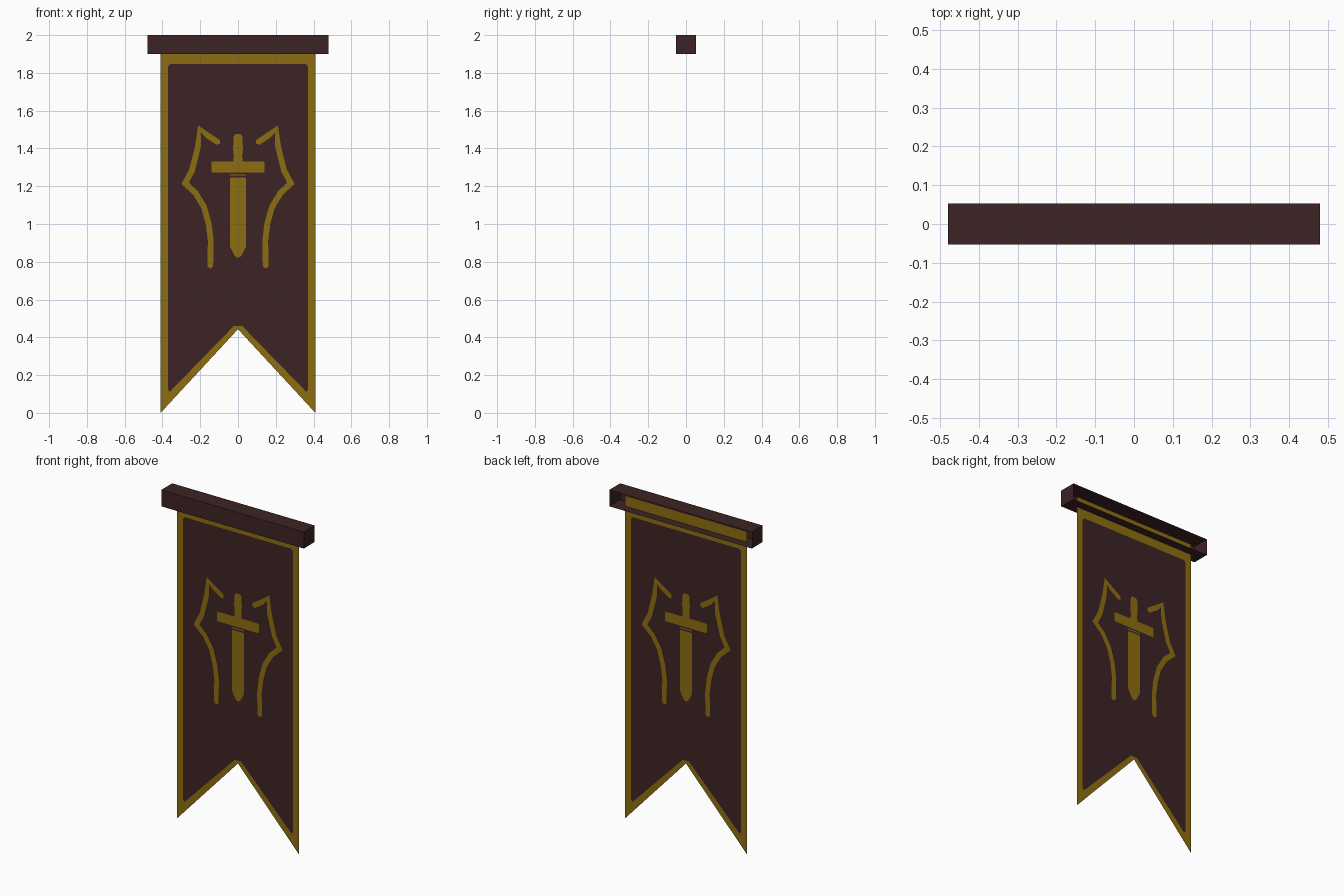
import bpy, bmesh
from mathutils import Vector
from mathutils.geometry import delaunay_2d_cdt

if "Cube" in bpy.data.objects:
    bpy.data.objects.remove(bpy.data.objects["Cube"])


def flat_material(name, rgb):
    m = bpy.data.materials.new(name)
    m.diffuse_color = (*rgb, 1.0)
    m.use_nodes = True
    m.node_tree.nodes["Principled BSDF"].inputs["Base Color"].default_value = m.diffuse_color
    return m


maroon = flat_material("dark maroon", (0.046, 0.017, 0.018))
gold = flat_material("old gold", (0.27, 0.155, 0.005))


def add_object(name, bm, mats):
    me = bpy.data.meshes.new(name)
    bm.to_mesh(me)
    bm.free()
    for m in mats:
        me.materials.append(m)
    ob = bpy.data.objects.new(name, me)
    bpy.context.collection.objects.link(ob)
    return ob


def mirrored(right_half):
    """Close an outline listed top to bottom on its right (+x) side."""
    return right_half + [(-x, z) for x, z in reversed(right_half) if x > 0]


def stroke(path, w):
    """Outline of a line of width w with mitred corners."""
    p = [Vector(q) for q in path]
    left, right = [], []
    for i, q in enumerate(p):
        a = (q - p[max(i - 1, 0)]) if i else p[1] - q
        b = (p[i + 1] - q) if i < len(p) - 1 else a
        a, b = a.normalized(), b.normalized()
        na, nb = Vector((-a.y, a.x)), Vector((-b.y, b.x))
        n = (na + nb).normalized()
        off = n * (w / 2 / max(n.dot(na), 0.75))
        left.append(tuple(q + off))
        right.append(tuple(q - off))
    d0, d1 = (p[0] - p[1]).normalized(), (p[-1] - p[-2]).normalized()
    caps = [tuple(p[-1] + d1 * w * 0.35)], [tuple(p[0] + d0 * w * 0.35)]
    return left + caps[0] + right[::-1] + caps[1]


# crossbar: box with an open back
bm = bmesh.new()
bmesh.ops.create_cube(bm, size=1.0)
for v in bm.verts:
    v.co = Vector((v.co.x * 0.96, v.co.y * 0.105, 1.95 + v.co.z * 0.1))
bm.normal_update()
bmesh.ops.delete(bm, geom=[f for f in bm.faces if f.normal.y > 0.9],
                 context='FACES_ONLY')
add_object("crossbar", bm, [maroon])

# cloth outlines: swallow-tailed edge and inner panel
cloth = mirrored([(0.41, 1.965), (0.41, 0.005), (0, 0.443)])
panel = mirrored([(0.36, 1.846), (0.37, 1.834), (0.37, 0.122),
                  (0.36, 0.113), (0.022, 0.46)])

# sword emblem
blade = mirrored([(0.036, 1.247), (0.042, 1.241), (0.042, 0.88),
                  (0.018, 0.832), (0.006, 0.822)])
seam = mirrored([(0.042, 1.263), (0.042, 1.256)])
guard = mirrored([(0.135, 1.331), (0.141, 1.325), (0.141, 1.279), (0.135, 1.272)])
grip = mirrored([(0.012, 1.476), (0.023, 1.466), (0.026, 1.40), (0.022, 1.36),
                 (0.026, 1.325)])

# wing-like scrolls on both sides
wing = [(0.105, 1.432), (0.16, 1.468), (0.203, 1.503), (0.212, 1.41),
        (0.243, 1.285), (0.28, 1.215), (0.225, 1.165), (0.18, 1.09),
        (0.155, 1.0), (0.144, 0.91), (0.147, 0.775)]
wings = [stroke([(s * x, z) for x, z in wing], 0.031) for s in (1, -1)]

# banner: one flat sheet cut along all the outlines
outlines = [cloth, panel, blade, seam, guard, grip] + wings
points, loops = [], []
for o in outlines:
    if sum(a[0] * b[1] - b[0] * a[1] for a, b in zip(o, o[1:] + o[:1])) < 0:
        o = o[::-1]
    loops.append(list(range(len(points), len(points) + len(o))))
    points += [Vector(q) for q in o]
verts, _, faces, _, _, source = delaunay_2d_cdt(points, [], loops, 1, 1e-5)

bm = bmesh.new()
bv = [bm.verts.new((v.x, 0, v.y)) for v in verts]
for f, src in zip(faces, source):
    face = bm.faces.new([bv[i] for i in f])
    # only the bare inner panel is maroon; edge and emblem are gold
    face.material_index = 0 if (1 in src and max(src) == 1) else 1
bm.normal_update()
if sum(f.normal.y for f in bm.faces) > 0:
    bmesh.ops.reverse_faces(bm, faces=bm.faces[:])
add_object("banner_cloth", bm, [maroon, gold])

# rest the tails on the ground
for ob in bpy.data.objects:
    for v in ob.data.vertices:
        if abs(v.co.z - 0.005) < 1e-4:
            v.co.z = 0.0
